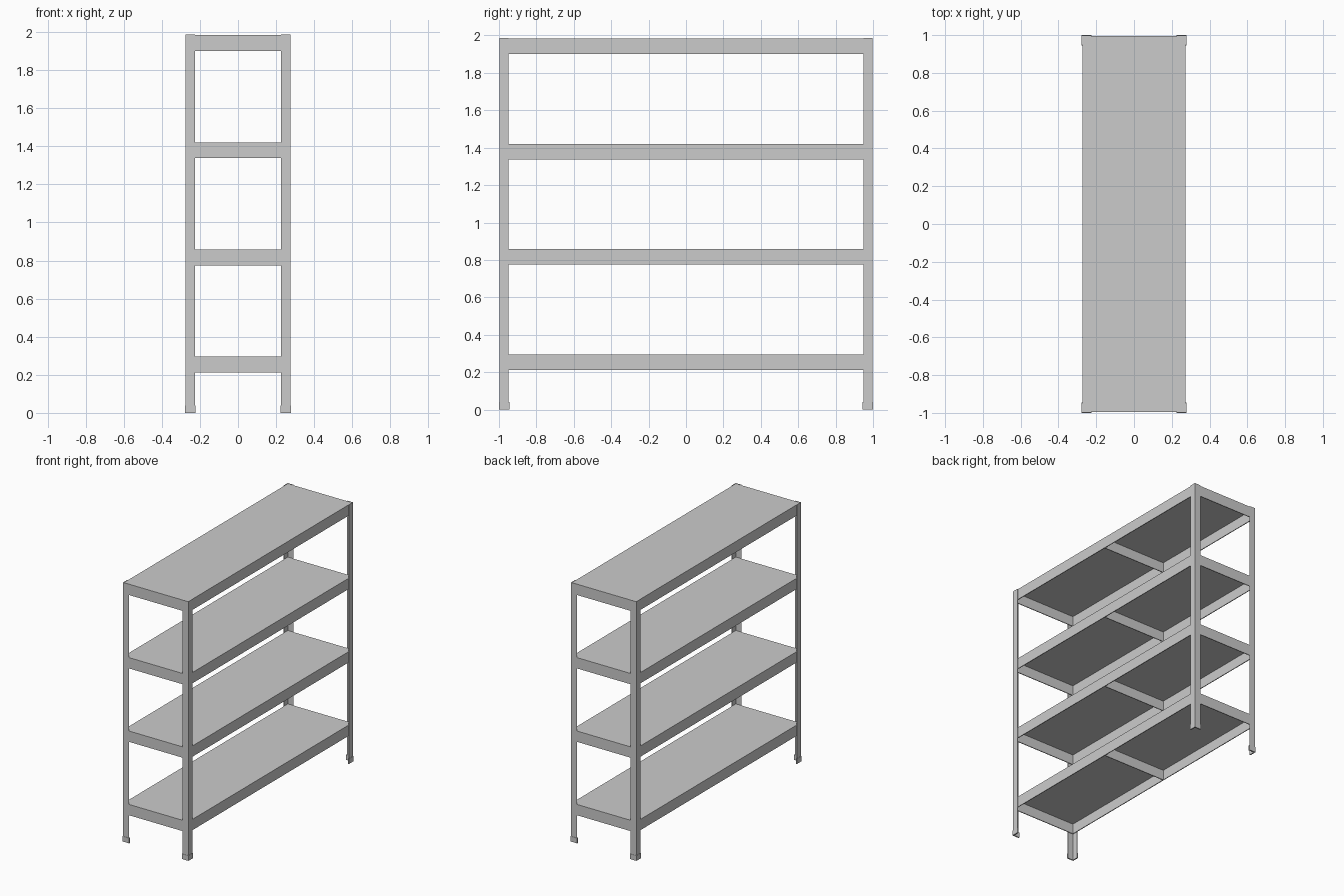
import bpy, bmesh

if "Cube" in bpy.data.objects:
    bpy.data.objects.remove(bpy.data.objects["Cube"])

HX, HY = 0.273, 0.994      # half size of a shelf deck
BEAM_H, T = 0.083, 0.006   # rim height and sheet thickness
TOPS = (0.295, 0.858, 1.421, 1.984)


def add_mesh(name, bm):
    bmesh.ops.recalc_face_normals(bm, faces=bm.faces)
    me = bpy.data.meshes.new(name)
    bm.to_mesh(me)
    bm.free()
    ob = bpy.data.objects.new(name, me)
    bpy.context.collection.objects.link(ob)
    return ob


def box(name, x0, x1, y0, y1, z0, z1):
    bm = bmesh.new()
    bmesh.ops.create_cube(bm, size=1)
    for v in bm.verts:
        v.co.x = x1 if v.co.x > 0 else x0
        v.co.y = y1 if v.co.y > 0 else y0
        v.co.z = z1 if v.co.z > 0 else z0
    return add_mesh(name, bm)


def angle_bar(name, sx, sy, ox, oy, leg, t, z0, z1):
    """L-section upright whose outer corner sits at (sx*ox, sy*oy)."""
    prof = [(0, 0), (leg, 0), (leg, t), (t, t), (t, leg), (0, leg)]
    bm = bmesh.new()
    f = bm.faces.new([bm.verts.new((sx * (ox - a), sy * (oy - b), z0)) for a, b in prof])
    ext = bmesh.ops.extrude_face_region(bm, geom=[f])["geom"]
    bmesh.ops.translate(bm, vec=(0, 0, z1 - z0),
                        verts=[v for v in ext if isinstance(v, bmesh.types.BMVert)])
    return add_mesh(name, bm)


# Corner posts and plastic feet
for sx, sx_name in ((-1, "left"), (1, "right")):
    for sy, sy_name in ((-1, "front"), (1, "back")):
        tag = f"{sy_name}_{sx_name}"
        angle_bar(f"post_{tag}", sx, sy, 0.277, 0.998, 0.050, 0.004, 0.004, 1.986)
        angle_bar(f"foot_{tag}", sx, sy, 0.279, 1.0, 0.055, 0.009, 0, 0.04)

# Shelves: deck, folded rims and a centre brace underneath
for i, top in enumerate(TOPS, 1):
    low, under = top - BEAM_H, top - T
    box(f"shelf_{i}_deck", -HX, HX, -HY, HY, under, top)
    for s, side in ((-1, "left"), (1, "right")):
        xs = sorted((s * HX, s * (HX - T)))
        box(f"shelf_{i}_rim_{side}", *xs, -HY, HY, low, under)
    for s, side in ((-1, "front"), (1, "back")):
        ys = sorted((s * HY, s * (HY - T)))
        box(f"shelf_{i}_rim_{side}", -HX + T, HX - T, *ys, low, under)
    box(f"shelf_{i}_brace", -HX + T, HX - T, -T / 2, T / 2, low, under)
